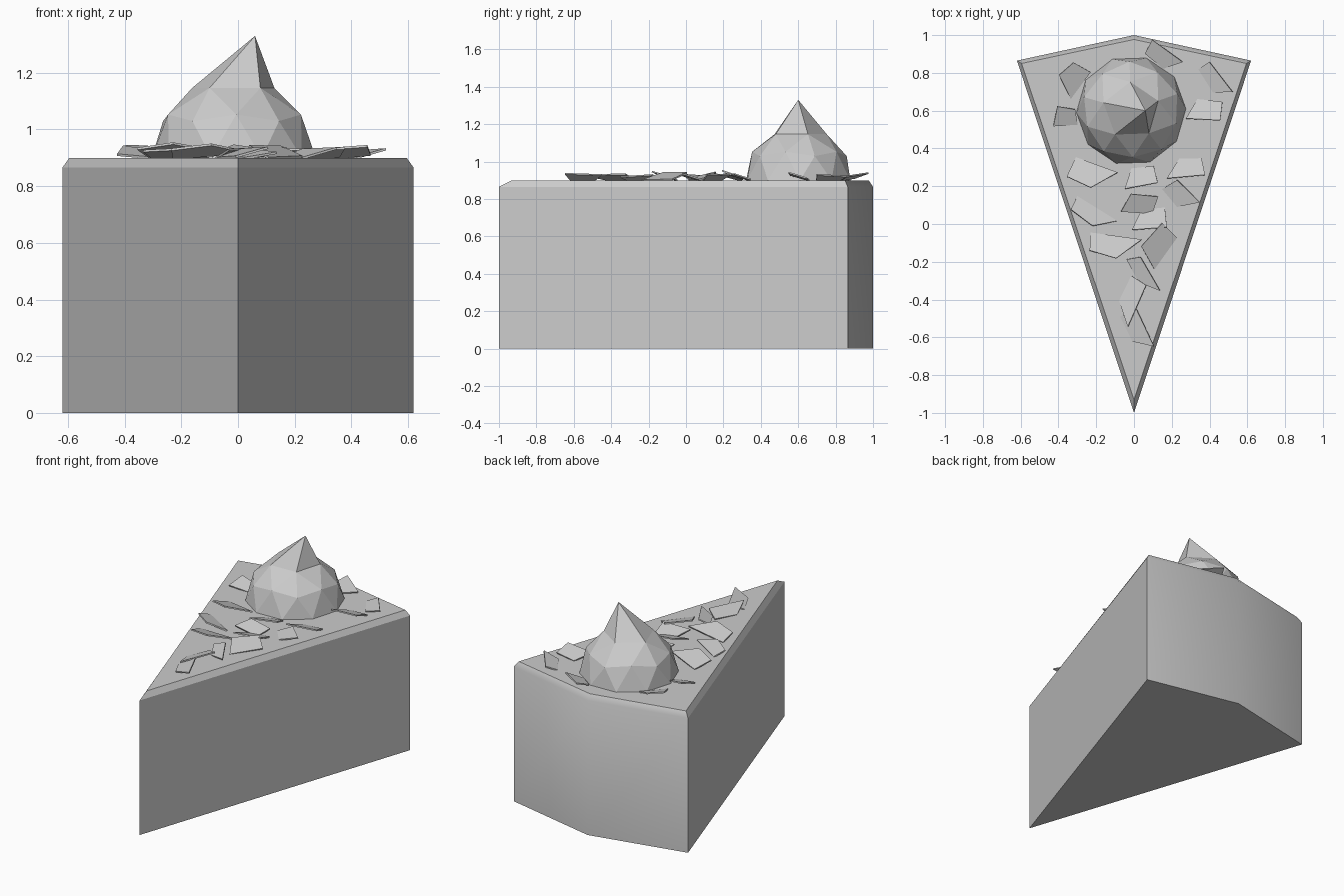
import bpy, bmesh, math, random
from mathutils import Matrix, Vector

random.seed(4)
default = bpy.data.objects.get("Cube")
if default:
    bpy.data.objects.remove(default, do_unlink=True)

# One plain grey for the whole slice
grey = bpy.data.materials.new("plain grey")
grey.use_nodes = True
colour = (0.6, 0.6, 0.6, 1)
grey.diffuse_color = colour
grey.node_tree.nodes["Principled BSDF"].inputs["Base Color"].default_value = colour


def make_object(name, bm):
    """Turn a bmesh into a named object with the shared material."""
    bmesh.ops.recalc_face_normals(bm, faces=bm.faces[:])
    mesh = bpy.data.meshes.new(name)
    bm.to_mesh(mesh)
    bm.free()
    mesh.materials.append(grey)
    obj = bpy.data.objects.new(name, mesh)
    bpy.context.collection.objects.link(obj)
    return obj


def add_prism(bm, outline, bottom, top):
    """Extrude a flat outline upwards and return its top face."""
    face = bm.faces.new([bm.verts.new((x, y, bottom)) for x, y in outline])
    lifted = bmesh.ops.extrude_face_region(bm, geom=[face])["geom"]
    verts = [v for v in lifted if isinstance(v, bmesh.types.BMVert)]
    bmesh.ops.translate(bm, verts=verts, vec=(0, 0, top - bottom))
    return next(f for f in lifted if isinstance(f, bmesh.types.BMFace))


# Wedge body with a narrow bevel around the top
TOP = 0.9
bm = bmesh.new()
wedge = [(0, -1), (0.62, 0.865), (0, 1), (-0.62, 0.865)]
lid = add_prism(bm, wedge, 0, TOP - 0.035)
bmesh.ops.recalc_face_normals(bm, faces=bm.faces[:])
rim = bmesh.ops.extrude_face_region(bm, geom=[lid])["geom"]
bmesh.ops.delete(bm, geom=[lid], context="FACES_ONLY")
inner = {0: (0, -0.93), 1: (0.595, 0.85), 2: (0, 0.977), 3: (-0.595, 0.85)}
for v in [g for g in rim if isinstance(g, bmesh.types.BMVert)]:
    nearest = min(range(4), key=lambda i: (Vector(wedge[i]) - v.co.xy).length)
    v.co = (*inner[nearest], TOP)
# The back wall is rounded, everything else is flat
bm.normal_update()
for f in bm.faces:
    f.smooth = f.normal.y > 0.8
for e in bm.edges:
    e.smooth = all(f.smooth for f in e.link_faces)
make_object("cake_slice", bm)

# Faceted cream dollop, half sunk, with its peak pulled up and sideways
bm = bmesh.new()
bmesh.ops.create_icosphere(bm, subdivisions=2, radius=0.29)
bmesh.ops.rotate(bm, verts=bm.verts[:], cent=(0, 0, 0),
                 matrix=Matrix.Rotation(math.radians(20), 3, "Z"))
peak = max(bm.verts, key=lambda v: v.co.z)
peak.co = (0.075, 0, 0.43)
bmesh.ops.translate(bm, verts=bm.verts[:], vec=(-0.015, 0.6, TOP))
make_object("cream_dollop", bm)

# Chocolate shavings: x, y, length, width (hundredths), heading, lean (degrees)
shavings = [
    (-33, 77, 18, 13, 60, 315), (-37, 57, 14, 11, 10, 290),
    (16, 88, 21, 10, 150, 250), (43, 75, 22, 10, 130, 210),
    (36, 60, 20, 12, 5, 100), (27, 30, 21, 12, 10, 100),
    (-23, 26, 24, 15, 165, 90), (3, 25, 18, 11, 15, 110),
    (2, 11, 20, 11, 0, 290), (25, 15, 18, 11, 140, 220),
    (-22, 5, 23, 10, 150, 60), (8, 3, 19, 12, 10, 100),
    (-11, -12, 26, 13, 175, 95), (12, -11, 22, 14, 60, 320),
    (5, -27, 22, 9, 125, 220), (-2, -40, 26, 11, 70, 160),
    (1, -56, 22, 11, 120, 200),
]
shape = [(-0.5, -0.35), (0.45, -0.5), (0.5, 0.3), (-0.15, 0.5)]
bm = bmesh.new()
for x, y, length, width, heading, lean in shavings:
    outline = [(length / 100 * (u + random.uniform(-0.07, 0.07)),
                width / 100 * (v + random.uniform(-0.07, 0.07))) for u, v in shape]
    old = set(bm.verts)
    add_prism(bm, outline, -0.004, 0.004)
    new = [v for v in bm.verts if v not in old]
    # Tip the plate so its upper side faces the lean direction
    a = math.radians(lean)
    tilt = Matrix.Rotation(math.radians(18), 4, Vector((-math.sin(a), math.cos(a), 0)))
    turn = tilt @ Matrix.Rotation(math.radians(heading), 4, "Z")
    bmesh.ops.transform(bm, verts=new, matrix=turn)
    low = min(v.co.z for v in new)
    bmesh.ops.translate(bm, verts=new, vec=(x / 100, y / 100, TOP - 0.005 - low))
make_object("chocolate_shavings", bm)
